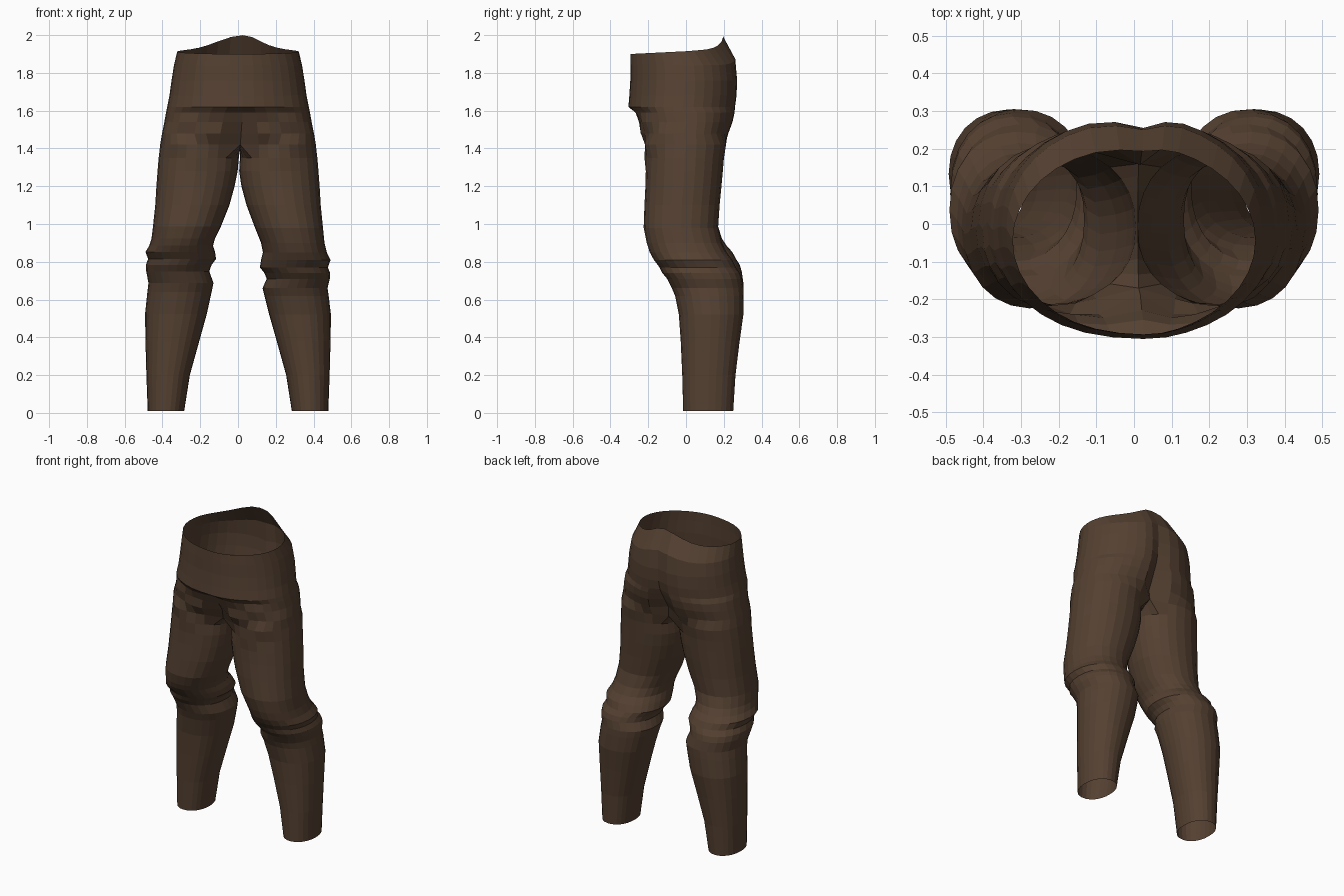
import bpy, bmesh, math
from mathutils import Vector

if "Cube" in bpy.data.objects:
    bpy.data.objects.remove(bpy.data.objects["Cube"])

OUT, INN = 18, 8          # segments on the outer and inner arc of each leg

# leg rings: z, inner x, outer x, front y, back y
LEG = [
    (0.01, 0.285, 0.478, -0.015, 0.250),
    (0.20, 0.255, 0.485, -0.020, 0.262),
    (0.38, 0.205, 0.490, -0.028, 0.284),
    (0.52, 0.165, 0.492, -0.038, 0.304),
    (0.62, 0.140, 0.480, -0.058, 0.305),
    (0.66, 0.130, 0.474, -0.075, 0.304),
    (0.71, 0.152, 0.486, -0.100, 0.295),
    (0.74, 0.140, 0.488, -0.125, 0.285),
    (0.77, 0.116, 0.476, -0.140, 0.265),
    (0.81, 0.122, 0.490, -0.170, 0.245),
    (0.85, 0.132, 0.470, -0.192, 0.215),
    (0.90, 0.122, 0.458, -0.208, 0.190),
    (0.98, 0.090, 0.450, -0.224, 0.170),
    (1.10, 0.045, 0.438, -0.220, 0.178),
    (1.20, 0.018, 0.432, -0.215, 0.188),
    (1.28, 0.004, 0.426, -0.213, 0.195),
    (1.35, 0.003, 0.420, -0.214, 0.201),
    (1.42, 0.000, 0.412, -0.220, 0.212),
]
# hip rings: z, outer x, front y, back y, front notch, back notch, roundness
HIP = [
    (1.48, 0.402, -0.245, 0.232, 0.055, 0.075, 2.5),
    (1.54, 0.390, -0.258, 0.256, 0.035, 0.065, 2.4),
    (1.59, 0.381, -0.272, 0.268, 0.012, 0.050, 2.3),
    (1.62, 0.375, -0.305, 0.274, 0.000, 0.042, 2.1),
    (1.68, 0.363, -0.300, 0.281, 0.000, 0.034, 2.1),
    (1.76, 0.352, -0.295, 0.283, 0.000, 0.028, 2.1),
    (1.84, 0.339, -0.294, 0.272, 0.000, 0.022, 2.1),
    (1.91, 0.322, -0.293, 0.205, 0.000, 0.012, 2.0),
]


def spow(v, n):
    return math.copysign(abs(v) ** (2 / n), v)


def leg_ring(z, xi, xo, yf, yb, side):
    """Closed loop: front seam, round the outside, back seam, round the inside."""
    cx, cy, rx, ry = (xi + xo) / 2, (yf + yb) / 2, (xo - xi) / 2, (yb - yf) / 2
    crotch = xi == 0
    if side < 0:                       # knee folds sit a little higher on this leg
        z += 0.045 * math.exp(-((z - 0.77) / 0.16) ** 2)
    a0 = math.radians(48)
    pts = []
    for k in range(OUT + INN):
        if k <= OUT:
            a = a0 + (2 * math.pi - 2 * a0) * k / OUT
        else:
            a = -a0 + 2 * a0 * (k - OUT) / INN
        x = cx - rx * spow(math.cos(a), 2.15)
        y = cy - ry * spow(math.sin(a), 2.15)
        zz = z
        if crotch and (k >= OUT or k == 0):
            x = 0                      # both legs meet along the saddle
            if k > OUT:
                zz -= 0.03 * math.cos(a * math.pi / 2 / a0)
        pts.append((x, y, zz))
    return pts


def hip_ring(z, xo, yf, yb, nf, nb, n):
    """Open half loop from front centre to back centre."""
    cy, ry = (yf + yb) / 2, (yb - yf) / 2
    pts = []
    for k in range(OUT + 1):
        a = math.pi * k / OUT
        x = 0 if k in (0, OUT) else xo * spow(math.sin(a), n)
        y = cy - ry * spow(math.cos(a), n)
        dip = math.exp(-(x / 0.06) ** 2)
        y += dip * (nf if k < OUT / 2 else -nb)
        zz = z
        if z == HIP[-1][0]:            # waistline rises to a peak at the back
            zz = 1.90 + 0.025 * (y - yf) / (yb - yf)
            if y > 0:
                zz += 0.075 * math.exp(-(x / 0.15) ** 2)
        elif z > 1.8 and y > 0:
            zz += 0.04 * math.exp(-(x / 0.15) ** 2)
        pts.append((x, y, zz))
    return pts


def build_half(bm, side):
    def add(pts):
        return [bm.verts.new((side * x, y, z)) for x, y, z in pts]

    def quad(a, b, c, d):
        bm.faces.new((a, b, c, d) if side < 0 else (d, c, b, a))

    rings = [add(leg_ring(*r, side)) for r in LEG]
    total = OUT + INN
    for lo, hi in zip(rings, rings[1:]):
        for k in range(total):
            j = (k + 1) % total
            quad(lo[k], hi[k], hi[j], lo[j])
    hips = [rings[-1]] + [add(hip_ring(*r)) for r in HIP]
    for lo, hi in zip(hips, hips[1:]):
        for k in range(OUT):
            quad(lo[k], hi[k], hi[k + 1], lo[k + 1])


# trousers: two halves welded along the centre seam
bm = bmesh.new()
for side in (1, -1):
    build_half(bm, side)
seam = [v for v in bm.verts if abs(v.co.x) < 1e-6]
bmesh.ops.remove_doubles(bm, verts=seam, dist=0.0005)

# seam drifts slightly to one side, and cloth creases gently at the upper thighs
for v in bm.verts:
    x, y, z = v.co
    rise = min(max((z - 1.25) / 0.35, 0), 1)
    v.co.x += 0.025 * rise * math.exp(-(x / 0.1) ** 2)
    if y < 0 and 1.3 < z < 1.6:
        v.co.y += 0.006 * math.sin(z * 60 + abs(x) * 25)
bmesh.ops.recalc_face_normals(bm, faces=bm.faces[:])
# make the shell face outward
far = max(bm.faces, key=lambda f: f.calc_center_median().x)
if far.normal.dot(Vector((1, 0, 0))) < 0:
    bmesh.ops.reverse_faces(bm, faces=bm.faces[:])

mesh = bpy.data.meshes.new("trousers")
bm.to_mesh(mesh)
bm.free()
trousers = bpy.data.objects.new("trousers", mesh)
bpy.context.collection.objects.link(trousers)

brown = bpy.data.materials.new("brown cloth")
brown.diffuse_color = (0.09, 0.052, 0.031, 1)
brown.use_nodes = True
brown.node_tree.nodes["Principled BSDF"].inputs["Base Color"].default_value = brown.diffuse_color
mesh.materials.append(brown)
